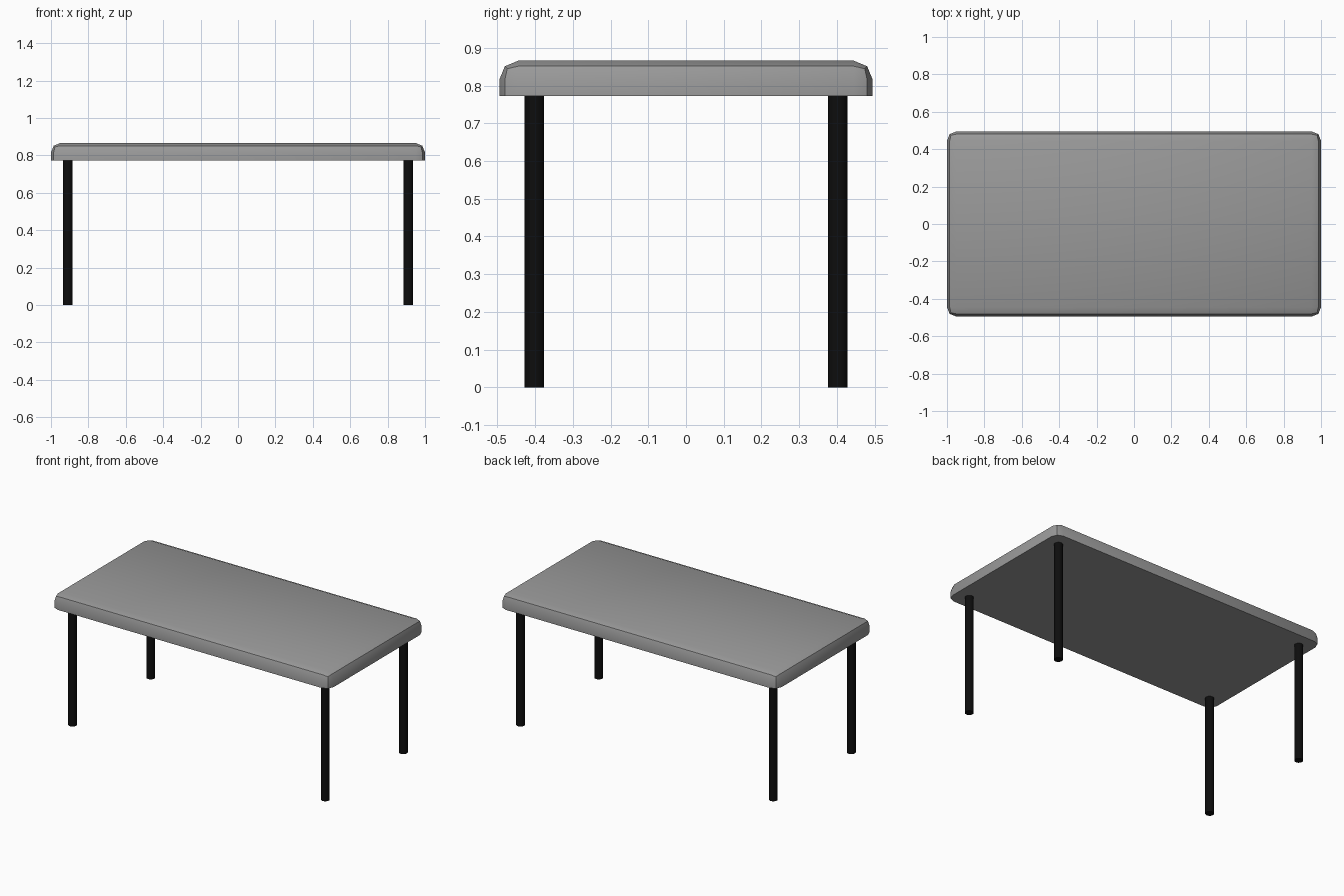
import bpy
import bmesh

if "Cube" in bpy.data.objects:
    bpy.data.objects.remove(bpy.data.objects["Cube"])

TOP_Z, UNDER_Z = 0.866, 0.772
HALF_X, HALF_Y = 1.0, 0.495


def material(name, value):
    mat = bpy.data.materials.new(name)
    mat.diffuse_color = (value, value, value, 1)
    mat.use_nodes = True
    mat.node_tree.nodes["Principled BSDF"].inputs["Base Color"].default_value = mat.diffuse_color
    return mat


black = material("black", 0.004)
dark_grey = material("dark_grey", 0.32)


def smooth(obj, angle):
    bpy.ops.object.select_all(action='DESELECT')
    obj.select_set(True)
    bpy.context.view_layer.objects.active = obj
    bpy.ops.object.shade_smooth_by_angle(angle=angle)


# Tabletop: slab with every edge rounded except around the flat underside
bm = bmesh.new()
bmesh.ops.create_cube(bm, size=1)
for v in bm.verts:
    v.co.x *= 2 * HALF_X
    v.co.y *= 2 * HALF_Y
    v.co.z = TOP_Z if v.co.z > 0 else UNDER_Z
rounded = [e for e in bm.edges if any(v.co.z > 0.8 for v in e.verts)]
bmesh.ops.bevel(bm, geom=rounded, offset=0.05, offset_type='OFFSET',
                segments=2, profile=0.5, affect='EDGES')
mesh = bpy.data.meshes.new("tabletop")
bm.to_mesh(mesh)
bm.free()
tabletop = bpy.data.objects.new("tabletop", mesh)
bpy.context.collection.objects.link(tabletop)
tabletop.data.materials.append(dark_grey)
smooth(tabletop, 0.5236)

# Four round legs
for side, sx in (("left", -1), ("right", 1)):
    for end, sy in (("front", -1), ("back", 1)):
        bpy.ops.mesh.primitive_cylinder_add(
            vertices=32, radius=0.026, depth=UNDER_Z,
            location=(sx * 0.91, sy * 0.402, UNDER_Z / 2))
        leg = bpy.context.object
        leg.name = f"{end}_{side}_leg"
        leg.data.materials.append(black)
        smooth(leg, 0.6)
